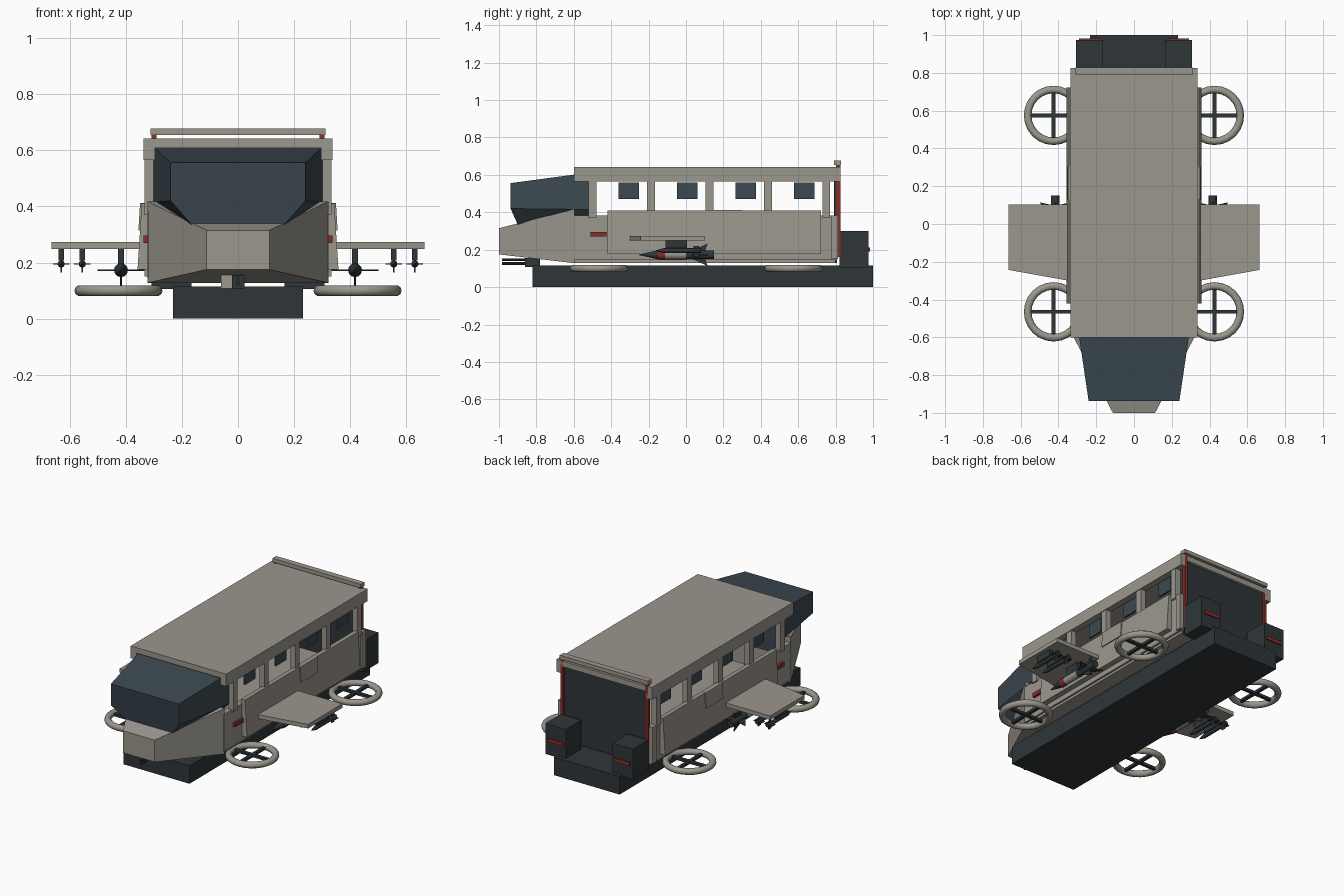
import bpy, bmesh, math
from mathutils import Matrix, Vector

if "Cube" in bpy.data.objects:
    bpy.data.objects.remove(bpy.data.objects["Cube"])

def material(name, rgb):
    m = bpy.data.materials.new(name)
    m.diffuse_color = (*rgb, 1)
    m.use_nodes = True
    m.node_tree.nodes["Principled BSDF"].inputs["Base Color"].default_value = m.diffuse_color
    return m

HULL = material("hull_beige", (0.33, 0.31, 0.27))
DARK = material("dark_metal", (0.028, 0.036, 0.04))
GLASS = material("dark_glass", (0.045, 0.066, 0.082))
RED = material("red", (0.26, 0.025, 0.02))

def finish(name, bm, mat, smooth=False):
    bmesh.ops.recalc_face_normals(bm, faces=bm.faces)
    me = bpy.data.meshes.new(name)
    bm.to_mesh(me)
    bm.free()
    me.materials.append(mat)
    ob = bpy.data.objects.new(name, me)
    bpy.context.collection.objects.link(ob)
    if smooth:
        bpy.ops.object.select_all(action='DESELECT')
        bpy.context.view_layer.objects.active = ob
        ob.select_set(True)
        bpy.ops.object.shade_smooth_by_angle(angle=math.radians(40))
    return ob

def loft(name, a, b, mat):
    """Closed solid between two outlines with equal point counts."""
    bm = bmesh.new()
    va, vb = [bm.verts.new(p) for p in a], [bm.verts.new(p) for p in b]
    n = len(va)
    bm.faces.new(va)
    bm.faces.new(vb)
    for i in range(n):
        j = (i + 1) % n
        bm.faces.new((va[i], va[j], vb[j], vb[i]))
    return finish(name, bm, mat)

def box(name, x, y, z, mat):
    rect = lambda zz: [(x[0], y[0], zz), (x[1], y[0], zz), (x[1], y[1], zz), (x[0], y[1], zz)]
    return loft(name, rect(z[0]), rect(z[1]), mat)

def pair(name, x, y, z, mat):
    """Box on both sides of the vehicle."""
    box(name + "_right", x, y, z, mat)
    box(name + "_left", (-x[1], -x[0]), y, z, mat)

def rod(name, x, z, y0, y1, r0, r1, mat, seg=12):
    """Cylinder or cone along y."""
    bm = bmesh.new()
    bmesh.ops.create_cone(bm, cap_ends=True, segments=seg, radius1=r0, radius2=r1, depth=y1 - y0)
    bm.transform(Matrix.Translation((x, (y0 + y1) / 2, z)) @ Matrix.Rotation(-math.pi / 2, 4, 'X'))
    return finish(name, bm, mat, True)

def torus(name, cx, cy, cz, R, r, mat, nu=24, nv=10):
    bm = bmesh.new()
    rings = []
    for i in range(nu):
        u = 2 * math.pi * i / nu
        rings.append([bm.verts.new((cx + (R + r * math.cos(v)) * math.cos(u),
                                    cy + (R + r * math.cos(v)) * math.sin(u), cz + r * math.sin(v)))
                      for v in (2 * math.pi * k / nv for k in range(nv))])
    for i in range(nu):
        a, b = rings[i], rings[(i + 1) % nu]
        for k in range(nv):
            l = (k + 1) % nv
            bm.faces.new((a[k], b[k], b[l], a[l]))
    return finish(name, bm, mat, True)

# base and lower hull
box("base", (-.232, .232), (-.82, 1), (0, .115), DARK)
box("floor", (-.31, .31), (-.6, .8), (.13, .16), HULL)
pair("lower_wall", (.285, .322), (-.6, .807), (.145, .382), HULL)

# roof, side beams and pillars
box("roof", (-.337, .337), (-.6, .825), (.608, .643), HULL)
pair("roof_beam", (.295, .337), (-.6, .825), (.565, .61), HULL)
for i in range(5):
    y = -.5 + i * .3125
    pair(f"pillar_{i}", (.297, .333), (y - .021, y + .021), (.37, .57), HULL)
    if i < 4:
        pair(f"window_pane_{i}", (.29, .3), (y + .14, y + .25), (.472, .56), GLASS)

# nose and windshield canopy
rect = lambda x, y, z0, z1: [(-x, y, z0), (x, y, z0), (x, y, z1), (-x, y, z1)]
loft("nose", rect(.112, -1, .175, .315), rect(.322, -.595, .128, .418), HULL)
def canopy(y, yb, x, xb, zt, zm, zb):
    return [(-x, y, zt), (x, y, zt), (x, y, zm), (xb, yb, zb), (-xb, yb, zb), (-x, y, zm)]
loft("canopy", canopy(-.938, -.9, .24, .165, .556, .42, .335),
     canopy(-.52, -.52, .302, .23, .612, .415, .33), GLASS)

# rear door, red posts, top bar, tail boxes
box("rear_door", (-.3, .3), (.792, .808), (.13, .62), DARK)
pair("rear_post", (.29, .308), (.803, .825), (.16, .657), RED)
pair("rear_frame", (.308, .333), (.775, .812), (.15, .382), HULL)
box("rear_bar", (-.311, .311), (.79, .828), (.654, .678), HULL)
pair("tail_box", (.165, .308), (.82, .975), (.105, .3), DARK)
pair("tail_light", (.18, .29), (.97, .983), (.19, .212), RED)

for side, s in (("right", 1), ("left", -1)):
    # sloped side armour and hatch
    sec = lambda y: [(s * .315, y, .41), (s * .343, y, .41), (s * .358, y, .176), (s * .315, y, .176)]
    loft("side_armour_" + side, sec(-.42), sec(.722), HULL)
    hat = lambda y: [(s * .33, y, .412), (s * .349, y, .412), (s * .355, y, .315), (s * .33, y, .315)]
    loft("side_hatch_" + side, hat(.13), hat(.302), HULL)
    # wing
    plan = [(.32, .102), (.665, .102), (.665, -.243), (.32, -.305)]
    loft("wing_" + side, [(s * x, y, .248) for x, y in plan], [(s * x, y, .274) for x, y in plan], HULL)
    # big missile
    mx, mz = s * .417, .173
    rod("missile_tip_" + side, mx, mz, -.25, -.15, .002, .024, DARK)
    rod("missile_band_" + side, mx, mz, -.15, -.112, .025, .025, RED)
    rod("missile_body_" + side, mx, mz, -.135, .0, .024, .024, HULL)
    rod("missile_tail_" + side, mx, mz, 0, .15, .024, .022, DARK)
    box("missile_pylon_" + side, (mx - .01, mx + .01), (-.1, .0), (.185, .25), DARK)
    for k in range(4):
        d = Vector((math.cos(k * math.pi / 2), 0, math.sin(k * math.pi / 2)))
        t = Vector((-d.z, 0, d.x)) * .003
        c = Vector((mx, 0, mz))
        reach = .083 if k % 2 == 0 else .06
        fin = [c + d * r + Vector((0, y, 0)) for r, y in ((.015, .02), (reach, .115), (reach, .085 + .03), (.015, .1))]
        fin.pop(2)
        loft(f"missile_fin_{k}_{side}", [p - t for p in fin], [p + t for p in fin], DARK)
    # two small rockets outboard
    for n, rx in enumerate((.555, .63)):
        x = s * rx
        box(f"rocket_pylon_{n}_{side}", (x - .01, x + .01), (-.11, .005), (.208, .25), DARK)
        rod(f"rocket_body_{n}_{side}", x, .195, -.12, .08, .013, .013, DARK, 10)
        rod(f"rocket_tip_{n}_{side}", x, .195, -.16, -.12, .002, .013, DARK, 10)
        box(f"rocket_fin_flat_{n}_{side}", (x - .03, x + .03), (.04, .07), (.193, .197), DARK)
        box(f"rocket_fin_tall_{n}_{side}", (x - .002, x + .002), (.04, .07), (.165, .22), DARK)
    # ducted fans
    for end, cy in (("front", -.465), ("rear", .575)):
        cx = s * .426
        torus(f"fan_ring_{end}_{side}", cx, cy, .1, .137, .02, HULL)
        box(f"fan_bar_x_{end}_{side}", (cx - .125, cx + .125), (cy - .01, cy + .01), (.092, .108), DARK)
        box(f"fan_bar_y_{end}_{side}", (cx - .01, cx + .01), (cy - .125, cy + .125), (.091, .107), DARK)

# side marker lights
pair("marker_light", (.315, .337), (-.51, -.425), (.27, .296), RED)

# chin gun
box("gun_mount", (-.022, .024), (-.86, -.78), (.108, .155), DARK)
box("gun_feed_box", (-.06, -.022), (-.84, -.78), (.108, .155), HULL)
for i, z in enumerate((.126, .146)):
    rod(f"gun_barrel_{i}", 0, z, -.985, -.85, .007, .007, DARK, 8)
